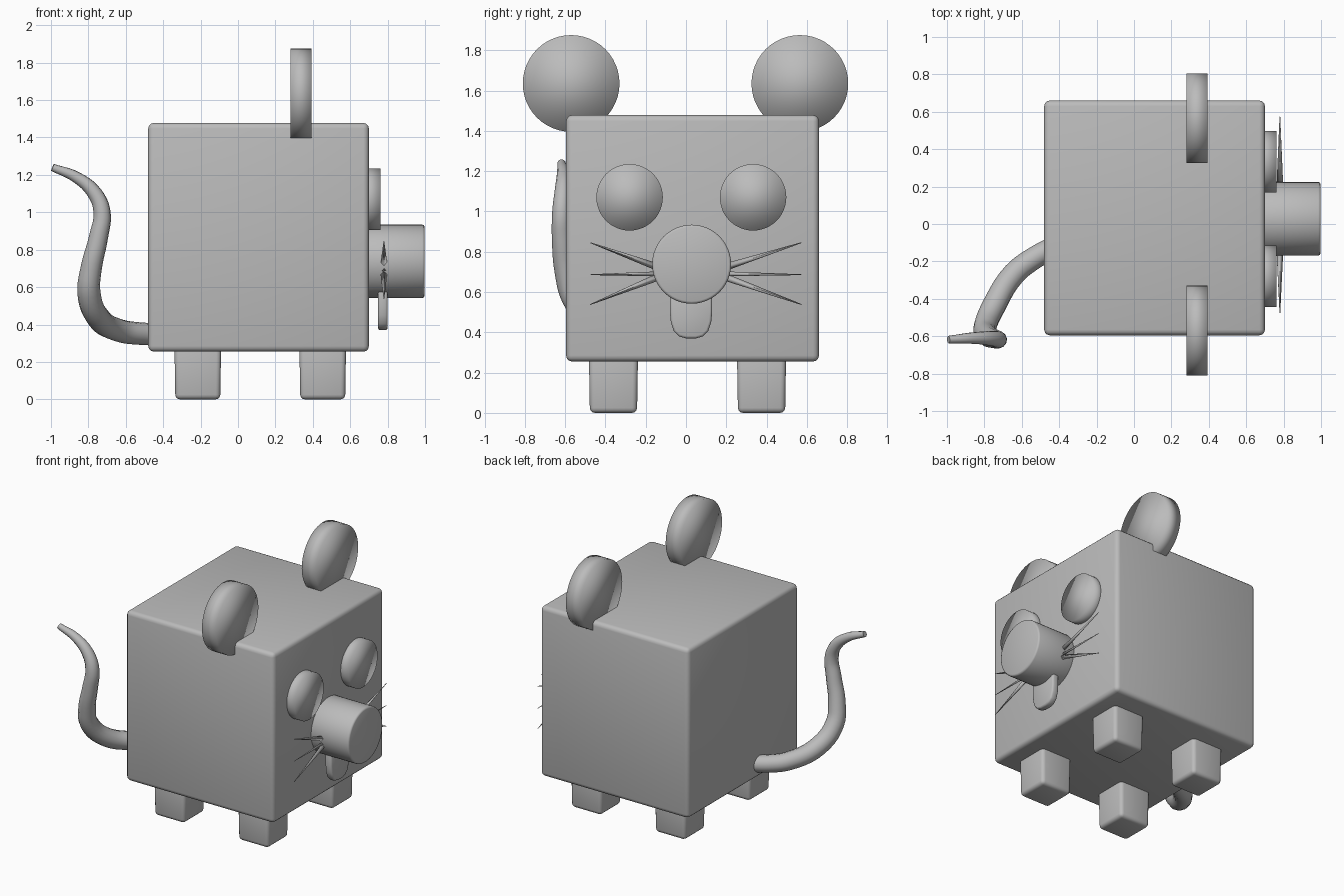
import bpy, bmesh, math
from mathutils import Vector

cube = bpy.data.objects.get("Cube")
if cube:
    bpy.data.objects.remove(cube, do_unlink=True)

grey = bpy.data.materials.new("plain grey")
grey.use_nodes = True
COLOUR = (0.5, 0.5, 0.5, 1)
grey.diffuse_color = COLOUR
grey.node_tree.nodes["Principled BSDF"].inputs["Base Color"].default_value = COLOUR


def finish(name, bm, bevel=0.0, segments=3):
    """Turn a bmesh into a smooth object with optional rounded edges."""
    bmesh.ops.recalc_face_normals(bm, faces=bm.faces)
    if bevel:
        sharp = [e for e in bm.edges if e.calc_face_angle(0) > math.radians(40)]
        bmesh.ops.bevel(bm, geom=sharp, offset=bevel, segments=segments,
                        profile=0.5, affect='EDGES')
    for f in bm.faces:
        f.smooth = True
    mesh = bpy.data.meshes.new(name)
    bm.to_mesh(mesh)
    bm.free()
    mesh.materials.append(grey)
    obj = bpy.data.objects.new(name, mesh)
    bpy.context.collection.objects.link(obj)
    return obj


def box(name, low, high, bevel, taper=1.0):
    bm = bmesh.new()
    bmesh.ops.create_cube(bm, size=1)
    low, high = Vector(low), Vector(high)
    for v in bm.verts:
        if v.co.z < 0:
            v.co.x *= taper
            v.co.y *= taper
        v.co = (low + high) / 2 + v.co * (high - low)
    finish(name, bm, bevel)


def disc(name, x0, x1, y, z, radius, bevel=0.0):
    """Cylinder lying along x."""
    bm = bmesh.new()
    bmesh.ops.create_cone(bm, cap_ends=True, segments=48, radius1=radius,
                          radius2=radius, depth=x1 - x0)
    for v in bm.verts:
        a, b, c = v.co
        v.co = ((x0 + x1) / 2 + c, y + a, z + b)
    finish(name, bm, bevel, 2)


# Body and legs
box("body", (-0.48, -0.595, 0.255), (0.70, 0.66, 1.478), 0.03)
for end, x in (("front", 0.453), ("rear", -0.215)):
    for side, y in (("left", 0.375), ("right", -0.36)):
        box(f"{end}_{side}_leg", (x - 0.125, y - 0.122, 0),
            (x + 0.125, y + 0.122, 0.3), 0.025, 0.96)

# Ears, eyes and nose
for side, ear_y, eye_y in (("left", 0.565, 0.333), ("right", -0.57, -0.28)):
    disc(f"{side}_ear", 0.28, 0.393, ear_y, 1.635, 0.24)
    disc(f"{side}_eye", 0.65, 0.763, eye_y, 1.07, 0.165)
disc("nose", 0.65, 0.998, 0.028, 0.738, 0.196, 0.012)

# Tongue: rounded plate hanging under the nose
bm = bmesh.new()
half = [(0.105, 0.62), (0.105, 0.5), (0.1, 0.45), (0.085, 0.405), (0.06, 0.38), (0.025, 0.37)]
outline = half + [(-y, z) for y, z in reversed(half)]
face = bm.faces.new([bm.verts.new((0.748, 0.025 + y, z)) for y, z in outline])
extruded = bmesh.ops.extrude_face_region(bm, geom=[face])["geom"]
bmesh.ops.translate(bm, vec=(0.052, 0, 0),
                    verts=[g for g in extruded if isinstance(g, bmesh.types.BMVert)])
finish("tongue", bm, 0.012, 2)


# Whiskers: thin spikes fanning out from the nose
def whisker(name, start, tip, radius):
    bm = bmesh.new()
    start, tip = Vector(start), Vector(tip)
    along = tip - start
    bmesh.ops.create_cone(bm, cap_ends=True, segments=4, radius1=radius,
                          radius2=0.002, depth=along.length)
    turn = along.to_track_quat('Z', 'X')
    for v in bm.verts:
        v.co = turn @ v.co + (start + tip) / 2
    finish(name, bm)


for side, base_y, tip_y in (("left", 0.2, 0.573), ("right", -0.145, -0.475)):
    for level, base_z, tip_z, r in (("upper", 0.725, 0.845, 0.018),
                                    ("middle", 0.69, 0.686, 0.012),
                                    ("lower", 0.672, 0.538, 0.018)):
        whisker(f"{side}_{level}_whisker", (0.78, base_y, base_z), (0.78, tip_y, tip_z), r)

# Tail: tapering S-curve
path = [(-0.44, -0.13, 0.35, 0.058), (-0.53, -0.18, 0.352, 0.06),
        (-0.64, -0.265, 0.37, 0.062), (-0.75, -0.44, 0.44, 0.064),
        (-0.797, -0.555, 0.57, 0.062), (-0.785, -0.595, 0.7, 0.057),
        (-0.745, -0.615, 0.87, 0.051), (-0.727, -0.618, 1.0, 0.046),
        (-0.765, -0.612, 1.1, 0.04), (-0.86, -0.61, 1.185, 0.031),
        (-0.992, -0.618, 1.24, 0.02)]
curve = bpy.data.curves.new("tail", 'CURVE')
curve.dimensions = '3D'
curve.bevel_depth = 1.0
curve.bevel_resolution = 4
curve.resolution_u = 5
curve.use_fill_caps = True
spline = curve.splines.new('BEZIER')
spline.bezier_points.add(len(path) - 1)
for point, (x, y, z, r) in zip(spline.bezier_points, path):
    point.co = (x, y, z)
    point.radius = r
    point.handle_left_type = point.handle_right_type = 'AUTO'
curve.materials.append(grey)
tail = bpy.data.objects.new("tail", curve)
bpy.context.collection.objects.link(tail)
bpy.ops.object.select_all(action='DESELECT')
tail.select_set(True)
bpy.context.view_layer.objects.active = tail
bpy.ops.object.convert(target='MESH')
bpy.ops.object.shade_smooth()
